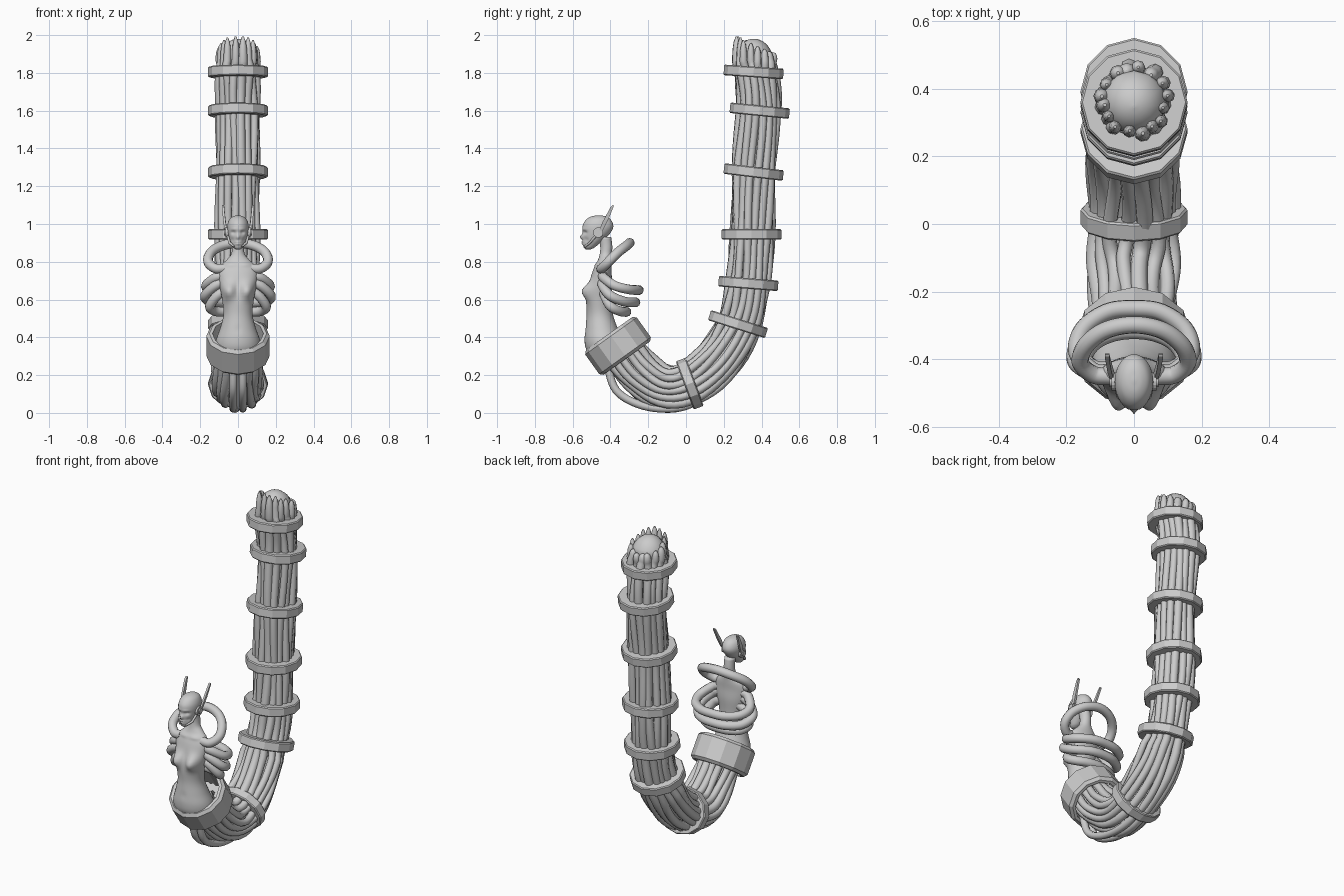
import bpy, bmesh, math, random
from mathutils import Vector, Matrix

if "Cube" in bpy.data.objects:
    bpy.data.objects.remove(bpy.data.objects["Cube"])

random.seed(4)


def smooth_path(pts, steps):
    """Catmull-Rom sampling of tuples of any dimension."""
    p = [Vector(q) for q in pts]
    p = [2 * p[0] - p[1]] + p + [2 * p[-1] - p[-2]]
    out = []
    for i in range(1, len(p) - 2):
        a, b, c, d = p[i - 1:i + 3]
        for k in range(steps):
            t = k / steps
            out.append(0.5 * (2 * b + (c - a) * t + (2 * a - 5 * b + 4 * c - d) * t * t
                              + (3 * b - a - 3 * c + d) * t ** 3))
    return out + [p[-2]]


def add_mesh(name, verts, faces, smooth=False):
    me = bpy.data.meshes.new(name)
    me.from_pydata([tuple(v) for v in verts], [], faces)
    bm = bmesh.new()
    bm.from_mesh(me)
    bmesh.ops.recalc_face_normals(bm, faces=bm.faces)
    for f in bm.faces:
        f.smooth = smooth
    bm.to_mesh(me)
    bm.free()
    ob = bpy.data.objects.new(name, me)
    bpy.context.collection.objects.link(ob)
    return ob


def tubes(name, splines, res=2):
    """Each spline is a list of (x, y, z, radius)."""
    cu = bpy.data.curves.new(name, 'CURVE')
    cu.dimensions = '3D'
    cu.bevel_depth = 1.0
    cu.bevel_resolution = res
    cu.use_fill_caps = True
    for pts in splines:
        sp = cu.splines.new('POLY')
        sp.points.add(len(pts) - 1)
        for q, pt in zip(sp.points, pts):
            q.co = (pt[0], pt[1], pt[2], 1)
            q.radius = pt[3]
        sp.use_smooth = True
    ob = bpy.data.objects.new(name, cu)
    bpy.context.collection.objects.link(ob)
    return ob


def loft(name, secs, bumps, n=40, steps=5):
    """Stack ellipses (z, centre y, rx, ry); bumps push the front outward."""
    rows = smooth_path(secs, steps)
    verts = []
    for z, yc, rx, ry in rows:
        for i in range(n):
            a = 2 * math.pi * i / n
            x, y = rx * math.cos(a), ry * math.sin(a)
            if y < 0:
                front = min(1, -y / ry * 1.6)
                for bx, bz, sx, sz, amt in bumps:
                    y -= front * amt * math.exp(-((abs(x) - bx) / sx) ** 2 - ((z - bz) / sz) ** 2)
            verts.append((x, yc + y, z))
    faces = [(r * n + i, r * n + (i + 1) % n, (r + 1) * n + (i + 1) % n, (r + 1) * n + i)
             for r in range(len(rows) - 1) for i in range(n)]
    faces += [tuple(range(n)), tuple(range((len(rows) - 1) * n, len(rows) * n))]
    return add_mesh(name, verts, faces, True)


def band(name, y, z, axis, half, outer, inner, squash=1.0, n=12):
    """Faceted ring whose axis lies in the yz plane."""
    t = Vector((0, *axis)).normalized()
    side = Vector((0, -t.z, t.y))
    b = 0.2 * half
    prof = [(inner, -half), (outer - b, -half), (outer, -half + b),
            (outer, half - b), (outer - b, half), (inner, half)]
    verts, m = [], len(prof)
    for i in range(n):
        a = 2 * math.pi * i / n
        for r, h in prof:
            verts.append(Vector((r * math.cos(a), y, z)) + side * r * squash * math.sin(a) + t * h)
    faces = [(i * m + j, i * m + (j + 1) % m, (i + 1) % n * m + (j + 1) % m, (i + 1) % n * m + j)
             for i in range(n) for j in range(m)]
    return add_mesh(name, verts, faces)


# Centre line of the tail: (y, z, bundle radius)
spine = smooth_path([(-.36, .355, .095), (-.25, .22, .095), (-.12, .135, .1), (.02, .155, .1),
                     (.17, .28, .1), (.28, .47, .096), (.33, .685, .094), (.35, .945, .094),
                     (.36, 1.27, .094), (.385, 1.6, .094), (.37, 1.8, .094), (.365, 1.87, .094)], 5)


def frame(i):
    t = (spine[min(i + 1, len(spine) - 1)] - spine[max(i - 1, 0)]).xy.normalized()
    return Vector((0, t.x, t.y)), Vector((0, -t.y, t.x))


# Bundle of cables round the tail, ending in tapered tips (long in front)
cables, count = [], 16
for c in range(count):
    base = 2 * math.pi * (c + .5) / count
    ph, rad = random.uniform(0, 6.28), random.uniform(.02, .027)
    pts = []
    for i, s in enumerate(spine):
        t, n = frame(i)
        a = base + .07 * math.sin(i * .33 + ph)
        R = s.z + .007 * math.sin(i * .5 + ph * 2)
        wide = 1.12 if s.y < .4 else 1.0
        p = Vector((R * wide * math.cos(a), s.x, s.y)) + n * R * math.sin(a)
        pts.append((*p, rad))
    f = (math.sin(base) + 1) / 2
    x, y, z, r = pts[-1]
    length = .03 + .1 * f
    for k, w in ((.5, .85), (.8, .6), (1, .2)):
        pts.append((x, y, z + length * k, r * w))
    cables.append(pts)
tubes("tail_cables", cables)

# Loose cables sagging under the bend
sag = [(-.42, .26), (-.37, .12), (-.25, .045), (-.1, .022), (.03, .05), (.11, .14)]
tubes("sagging_cables", [[(sx, p.x, p.y, .021) for p in smooth_path(sag, 6)] for sx in (-.025, .025)])

# Inner core with a domed end
core = [(0, s.x, s.y, .07 if s.y < .5 else .09) for s in spine]
core += [(0, .362 - .015 * math.sin(a), 1.87 + .11 * math.sin(a), max(.004, .098 * math.cos(a)))
         for a in [k * math.pi / 16 for k in range(1, 9)]]
tubes("tail_core", [core], 4)

# Clamp bands along the tail
for k, (y, z, ax, sq) in enumerate([
        (.02, .155, (.94, .35), .86), (.275, .47, (.3, .95), 1), (.33, .685, (.08, 1), 1),
        (.347, .945, (0, 1), 1), (.358, 1.275, (.12, 1), 1), (.39, 1.6, (.1, 1), 1),
        (.358, 1.805, (.07, 1), 1)]):
    band(f"clamp_band_{k + 1}", y, z, ax, .028, .158, .1, sq)

# Waist collar
band("waist_collar", -.36, .355, (-.58, .81), .08, .168, .135)

# Torso with bust, belly and collarbone relief
loft("torso", [(.29, -.385, .12, .115), (.34, -.415, .122, .115), (.39, -.435, .115, .102),
               (.45, -.447, .094, .085), (.52, -.456, .077, .07), (.60, -.46, .084, .068),
               (.68, -.452, .098, .062), (.74, -.446, .102, .052), (.78, -.438, .09, .044),
               (.81, -.43, .06, .036), (.84, -.425, .036, .032), (.88, -.422, .031, .032),
               (.93, -.43, .031, .034)],
     [(.052, .645, .034, .04, .042), (0, .655, .014, .05, -.006),
      (.04, .785, .03, .01, .006), (0, .44, .01, .02, -.004)])

# Head with brow, eye sockets, nose, lips and chin
loft("head", [(.866, -.518, .012, .014), (.875, -.513, .024, .028), (.895, -.503, .035, .043),
              (.92, -.488, .044, .058), (.95, -.474, .053, .072), (.98, -.467, .057, .081),
              (1.005, -.465, .054, .077), (1.028, -.463, .043, .06), (1.041, -.462, .025, .036),
              (1.046, -.462, .004, .005)],
     [(0, .932, .009, .013, .016), (.024, .955, .011, .009, -.013), (.022, .972, .016, .006, .004),
      (0, .904, .014, .004, .009), (0, .894, .012, .004, .008), (0, .899, .016, .002, -.006),
      (.03, .915, .008, .012, -.008)])

for side, sx in (("left", 1), ("right", -1)):
    # Ear discs
    bm = bmesh.new()
    for r, d, off in ((.027, .016, .058), (.016, .026, .06)):
        bmesh.ops.create_cone(bm, cap_ends=True, segments=16, radius1=r, radius2=r, depth=d,
                              matrix=Matrix.Translation((sx * off, -.465, .955))
                              @ Matrix.Rotation(math.pi / 2, 4, 'Y'))
    me = bpy.data.meshes.new(f"{side}_ear_disc")
    bm.to_mesh(me)
    bm.free()
    bpy.context.collection.objects.link(bpy.data.objects.new(me.name, me))
    # Antenna blades
    rows = [(.064, -.45, .965, .012), (.072, -.425, 1.02, .015), (.079, -.392, 1.09, .009), (.079, -.388, 1.1, .003)]
    vs = [(sx * (x + u * .006), y + v * w, z + v * w * .4) for x, y, z, w in rows
          for u, v in ((-1, -1), (1, -1), (1, 1), (-1, 1))]
    fs = [(r * 4 + i, r * 4 + (i + 1) % 4, r * 4 + 4 + (i + 1) % 4, r * 4 + 4 + i)
          for r in range(3) for i in range(4)] + [(0, 1, 2, 3), (12, 13, 14, 15)]
    add_mesh(f"{side}_antenna", vs, fs)
    # Jaw struts
    tubes(f"{side}_jaw_strut", [[(sx * .054, -.475, .94, .007), (sx * .045, -.51, .9, .007),
                                 (sx * .02, -.535, .88, .006)]], 1)

# Looping hoses from the shoulders and ribs round the back (half paths, mirrored)
hoses = {
    "shoulder_hose": [(.07, -.45, .765), (.12, -.445, .765), (.158, -.41, .8), (.143, -.36, .85),
                      (.085, -.315, .885), (0, -.298, .9)],
    "upper_rib_hose": [(.07, -.44, .73), (.12, -.435, .715), (.168, -.38, .675), (.15, -.31, .655),
                       (.08, -.26, .65), (0, -.25, .65)],
    "middle_rib_hose": [(.065, -.44, .7), (.125, -.44, .67), (.174, -.4, .62), (.15, -.33, .59),
                        (.08, -.28, .585), (0, -.268, .585)],
    "lower_rib_hose": [(.06, -.43, .65), (.11, -.43, .62), (.148, -.4, .565), (.125, -.355, .54),
                       (.07, -.325, .535), (0, -.315, .535)],
}
for name, half in hoses.items():
    full = half + [(-x, y, z) for x, y, z in reversed(half[:-1])]
    tubes(name, [[(*p, .026) for p in smooth_path(full, 6)]], 3)

# Turn all curves into meshes
bpy.ops.object.select_all(action='DESELECT')
for ob in list(bpy.context.scene.objects):
    if ob.type == 'CURVE':
        ob.select_set(True)
        bpy.context.view_layer.objects.active = ob
bpy.ops.object.convert(target='MESH')
